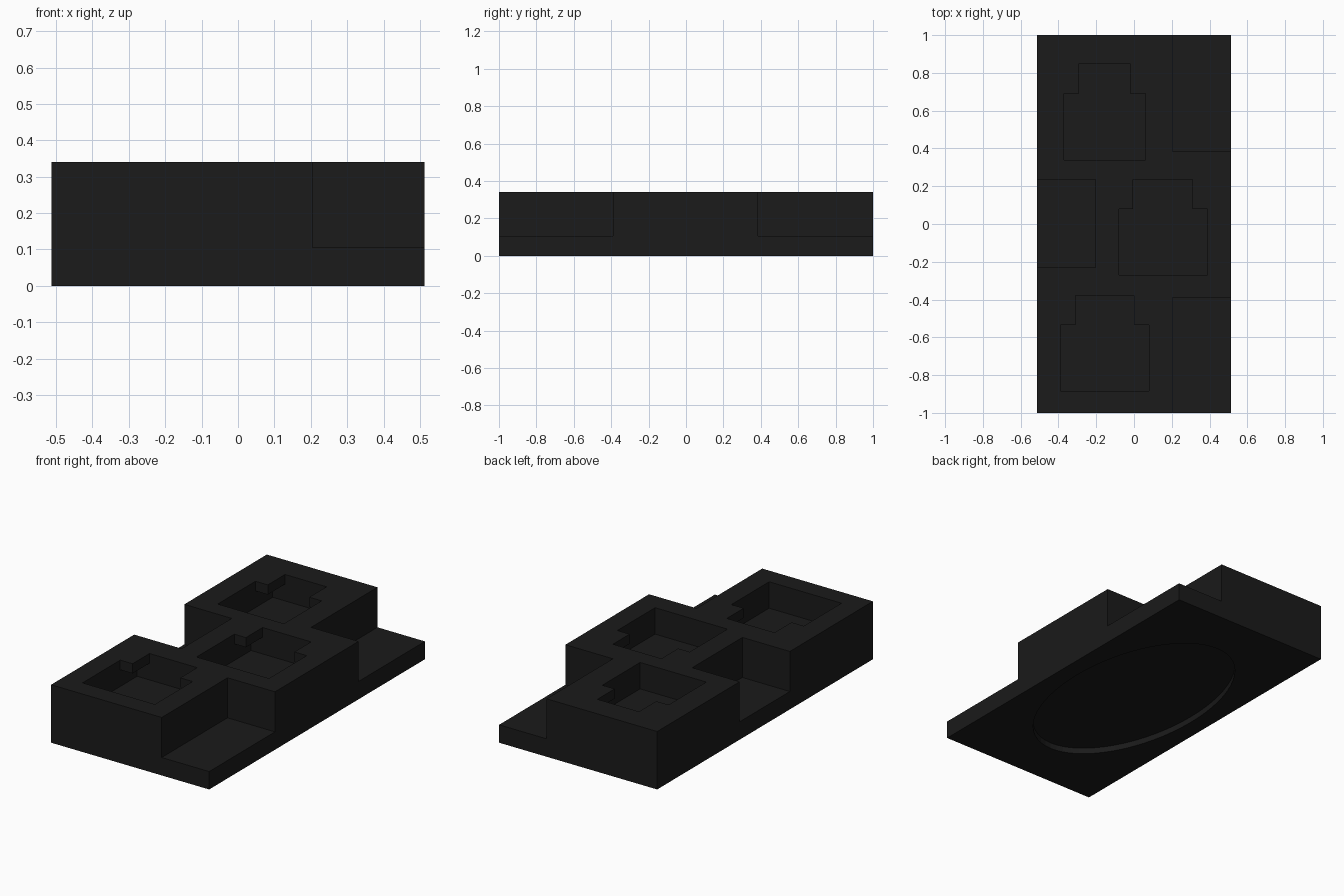
import bpy, bmesh, math

if "Cube" in bpy.data.objects:
    bpy.data.objects.remove(bpy.data.objects["Cube"])

HALF_X, HALF_Y, TOP, PLATE = 0.513, 1.0, 0.34, 0.105
LIP = 0.057          # thickness of the shoulders that overhang the slot
POCKET_DEPTH = 0.155
OVAL_DEPTH = 0.035

mat = bpy.data.materials.new("charcoal black")
mat.diffuse_color = (0.0105, 0.0105, 0.0105, 1)
mat.use_nodes = True
mat.node_tree.nodes["Principled BSDF"].inputs["Base Color"].default_value = mat.diffuse_color


def prism(name, outline, z0, z1):
    """Extrude a counter-clockwise outline from z0 to z1."""
    bm = bmesh.new()
    face = bm.faces.new([bm.verts.new((x, y, z0)) for x, y in outline])
    up = bmesh.ops.extrude_face_region(bm, geom=[face])
    verts = [v for v in up["geom"] if isinstance(v, bmesh.types.BMVert)]
    bmesh.ops.translate(bm, verts=verts, vec=(0, 0, z1 - z0))
    bmesh.ops.recalc_face_normals(bm, faces=bm.faces)
    me = bpy.data.meshes.new(name)
    bm.to_mesh(me)
    bm.free()
    ob = bpy.data.objects.new(name, me)
    bpy.context.collection.objects.link(ob)
    me.materials.append(mat)
    return ob


def rect(x0, y0, x1, y1):
    return [(x0, y0), (x1, y0), (x1, y1), (x0, y1)]


def necked(x0, y0, x1, shoulder, nx0, nx1, y1):
    """Wide rectangle with a narrower neck at the back."""
    return [(x0, y0), (x1, y0), (x1, shoulder), (nx1, shoulder),
            (nx1, y1), (nx0, y1), (nx0, shoulder), (x0, shoulder)]


# Solid block
body = prism("stepped_block", rect(-HALF_X, -HALF_Y, HALF_X, HALF_Y), 0, TOP)

# Notches that leave the staggered raised blocks above the base plate
cutters = [prism("notch_cutter", rect(*r), PLATE, TOP + 0.1) for r in (
    (0.205, 0.385, 0.7, 1.2),
    (0.205, -1.2, 0.7, -0.39),
    (-0.7, -0.23, -0.205, 0.235))]

# Necked openings in the top, each over a full-width slot below the lip
for p in ((-0.37, 0.34, 0.06, 0.69, -0.29, -0.02, 0.85),
          (-0.08, -0.27, 0.39, 0.08, -0.005, 0.31, 0.235),
          (-0.39, -0.885, 0.08, -0.535, -0.31, 0.0, -0.378)):
    x0, y0, x1, y1 = p[0], p[1], p[2], p[6]
    cutters.append(prism("opening_cutter", necked(*p), TOP - LIP - 0.02, TOP + 0.1))
    cutters.append(prism("slot_cutter", rect(x0, y0, x1, y1),
                         TOP - POCKET_DEPTH, TOP - LIP))

# Shallow oval recess underneath
oval = [(0.41 * math.cos(a), 0.72 * math.sin(a))
        for a in (math.tau * i / 64 for i in range(64))]
cutters.append(prism("oval_cutter", oval, -0.1, OVAL_DEPTH))

for c in cutters:
    c.hide_render = True
    c.hide_set(True)
    mod = body.modifiers.new(c.name, 'BOOLEAN')
    mod.operation = 'DIFFERENCE'
    mod.solver = 'EXACT'
    mod.object = c
